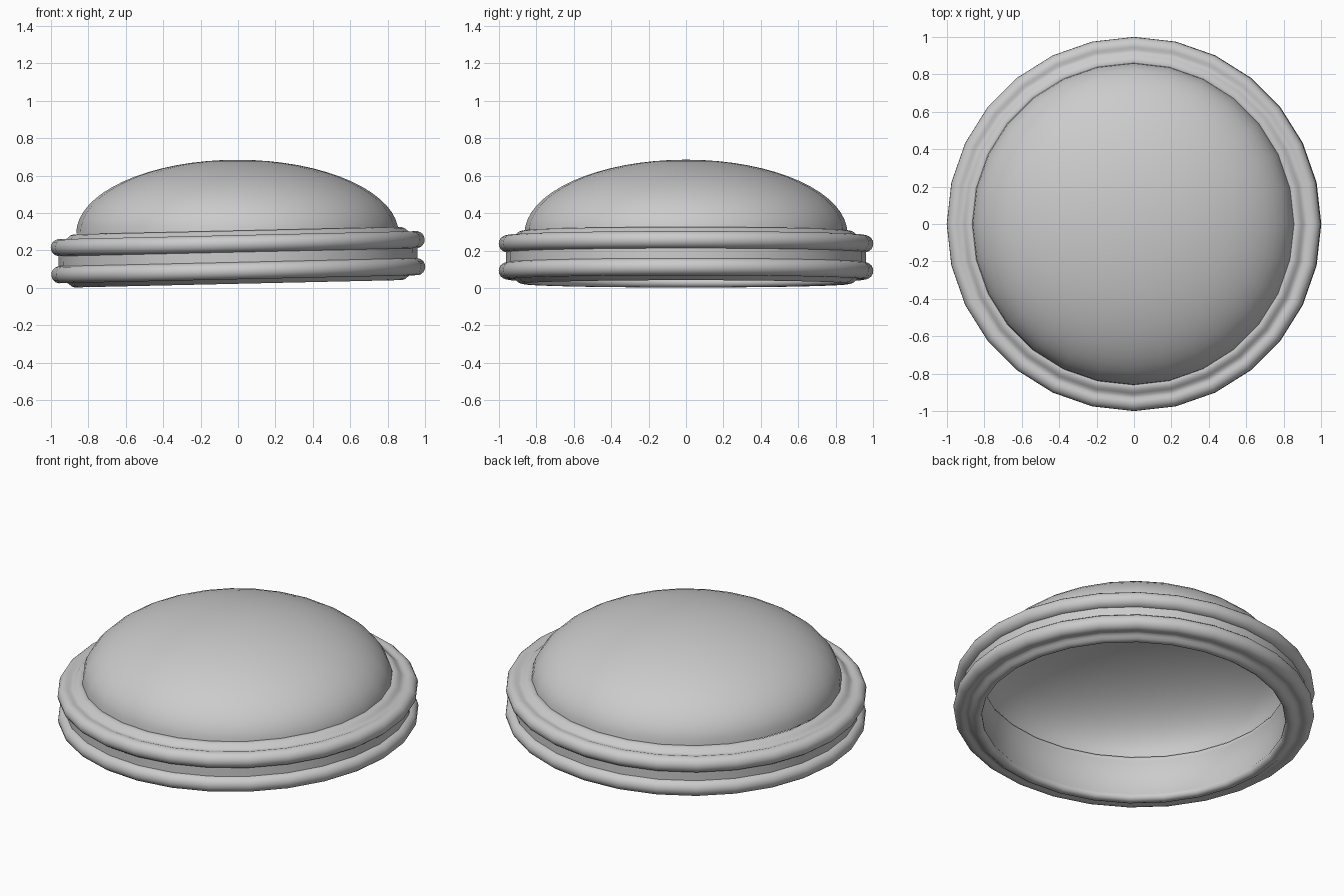
import bpy, math

if "Cube" in bpy.data.objects:
    bpy.data.objects.remove(bpy.data.objects["Cube"])

SEGS = 28


def lathe(name, profile, closed):
    """Revolve an (r, z) profile around the z axis."""
    verts, faces, rows = [], [], []
    for r, z in profile:
        if r < 1e-5:
            rows.append([len(verts)] * SEGS)
            verts.append((0, 0, z))
        else:
            rows.append([len(verts) + i for i in range(SEGS)])
            for i in range(SEGS):
                a = 2 * math.pi * i / SEGS
                verts.append((r * math.cos(a), r * math.sin(a), z))
    n = len(rows)
    for k in range(n if closed else n - 1):
        a, b = rows[k], rows[(k + 1) % n]
        for i in range(SEGS):
            j = (i + 1) % SEGS
            f = [a[i], a[j], b[j], b[i]]
            faces.append(list(dict.fromkeys(f)))
    me = bpy.data.meshes.new(name)
    me.from_pydata(verts, [], faces)
    ob = bpy.data.objects.new(name, me)
    bpy.context.collection.objects.link(ob)
    bpy.ops.object.select_all(action='DESELECT')
    bpy.context.view_layer.objects.active = ob
    ob.select_set(True)
    bpy.ops.object.shade_smooth_by_angle(angle=math.radians(40))
    return ob


# Slightly tilted hollow collar: two outer beads and rounded lips,
# mirrored about its middle plane
bead = [(0.954 + 0.046 * math.cos(math.radians(t)),
         0.0725 + 0.046 * math.sin(math.radians(t)))
        for t in range(-80, 101, 20)]
upper = [(0.96, 0.027)] + bead + [
    (0.932, 0.113), (0.918, 0.116), (0.905, 0.125), (0.893, 0.136),
    (0.876, 0.142), (0.860, 0.141), (0.848, 0.134), (0.842, 0.122),
    (0.842, 0.108), (0.850, 0.095)]
lower = [(r, -z) for r, z in reversed(upper)]
collar = lathe("collar", upper + lower, True)
collar.location.z = 0.164
collar.rotation_euler.y = -math.atan(0.0225)

# Level, open dome shell resting over the collar
R, BASE, HEIGHT, STEPS = 0.862, 0.29, 0.395, 16
dome = lathe("dome", [(R * math.cos(math.pi / 2 * k / STEPS),
                       BASE + HEIGHT * math.sin(math.pi / 2 * k / STEPS))
                      for k in range(STEPS + 1)], False)
dome.location.x = -0.003
